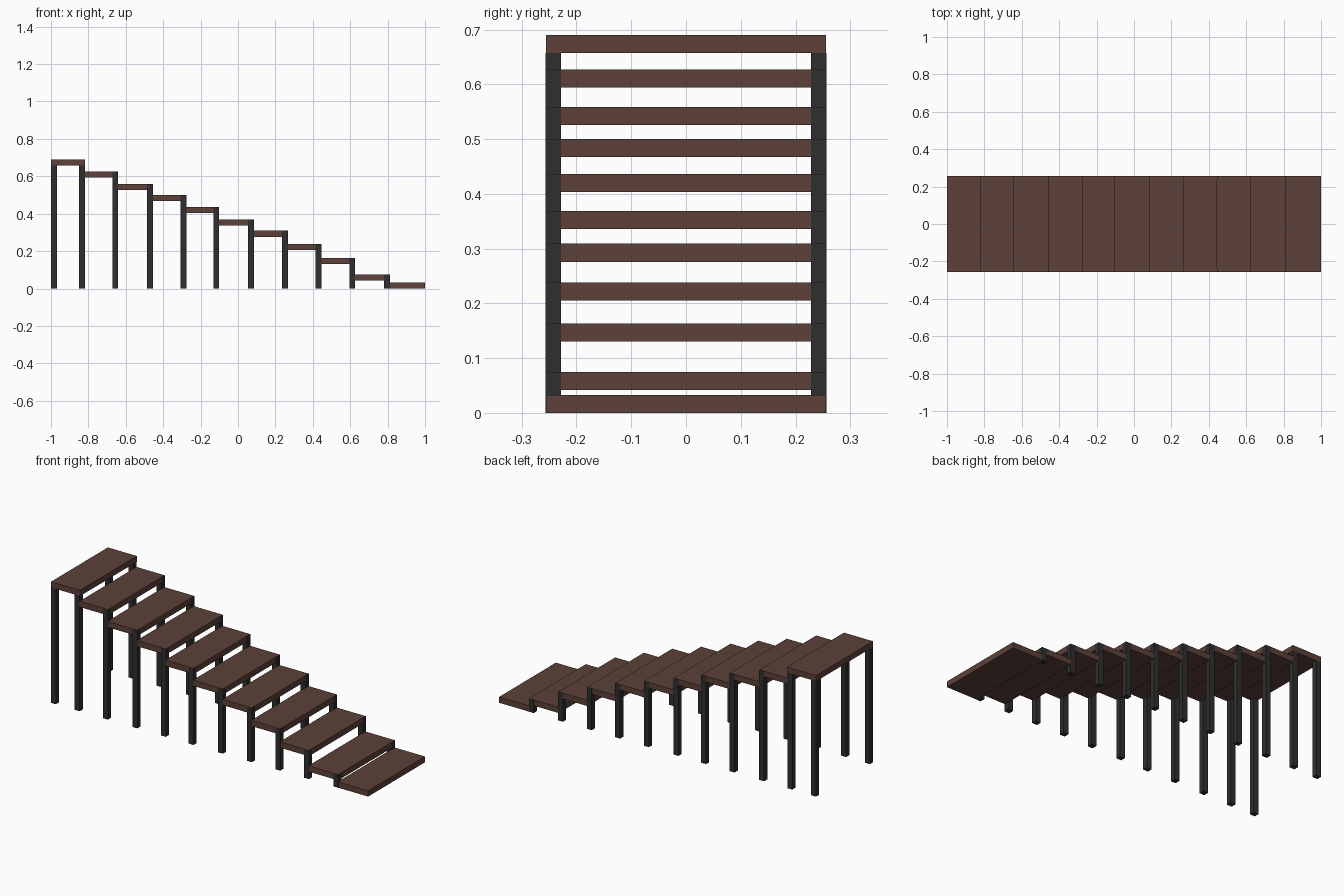
import bpy

if "Cube" in bpy.data.objects:
    bpy.data.objects.remove(bpy.data.objects["Cube"])


def material(name, rgb):
    m = bpy.data.materials.new(name)
    m.diffuse_color = (*rgb, 1)
    m.use_nodes = True
    m.node_tree.nodes["Principled BSDF"].inputs["Base Color"].default_value = m.diffuse_color
    return m


brown = material("dark brown wood", (0.107, 0.052, 0.040))
black = material("charcoal metal", (0.028, 0.028, 0.028))


def box(name, x0, x1, y0, y1, z0, z1, mat):
    bpy.ops.mesh.primitive_cube_add(
        size=1, location=((x0 + x1) / 2, (y0 + y1) / 2, (z0 + z1) / 2))
    o = bpy.context.object
    o.name = name
    o.scale = (x1 - x0, y1 - y0, z1 - z0)
    bpy.ops.object.transform_apply(location=False, rotation=False, scale=True)
    o.data.materials.append(mat)


HALF_Y = 0.256   # half width of the stair
THICK = 0.033    # tread thickness
POST_X, POST_Y = 0.031, 0.028
EPS = 0.0008     # keeps post faces just clear of tread faces

# right edge and top height of each tread, from highest to lowest
steps = [(-0.817, 0.690), (-0.642, 0.627), (-0.456, 0.559), (-0.276, 0.500),
         (-0.102, 0.436), (0.084, 0.369), (0.266, 0.309), (0.445, 0.238),
         (0.626, 0.163), (0.811, 0.075), (1.0, 0.033)]


def post_pair(name, x1, top):
    for side, label in ((-1, "front"), (1, "back")):
        ya = side * (HALF_Y + EPS)
        yb = side * (HALF_Y - POST_Y)
        box(f"{label}_{name}", x1 - POST_X, x1, min(ya, yb), max(ya, yb),
            0, top, black)


# treads, each with a pair of posts under its lower edge
left = -1.0
for i, (right, top) in enumerate(steps, 1):
    box(f"tread_{i}", left, right, -HALF_Y, HALF_Y, top - THICK, top, brown)
    if i == 1:
        post_pair("top_landing_post", left + POST_X, top - THICK)
        post_pair("post_1", right - 0.002, top - THICK)
    elif i < len(steps):
        post_pair(f"post_{i}", right + EPS, top - EPS)
    left = right - 0.003
